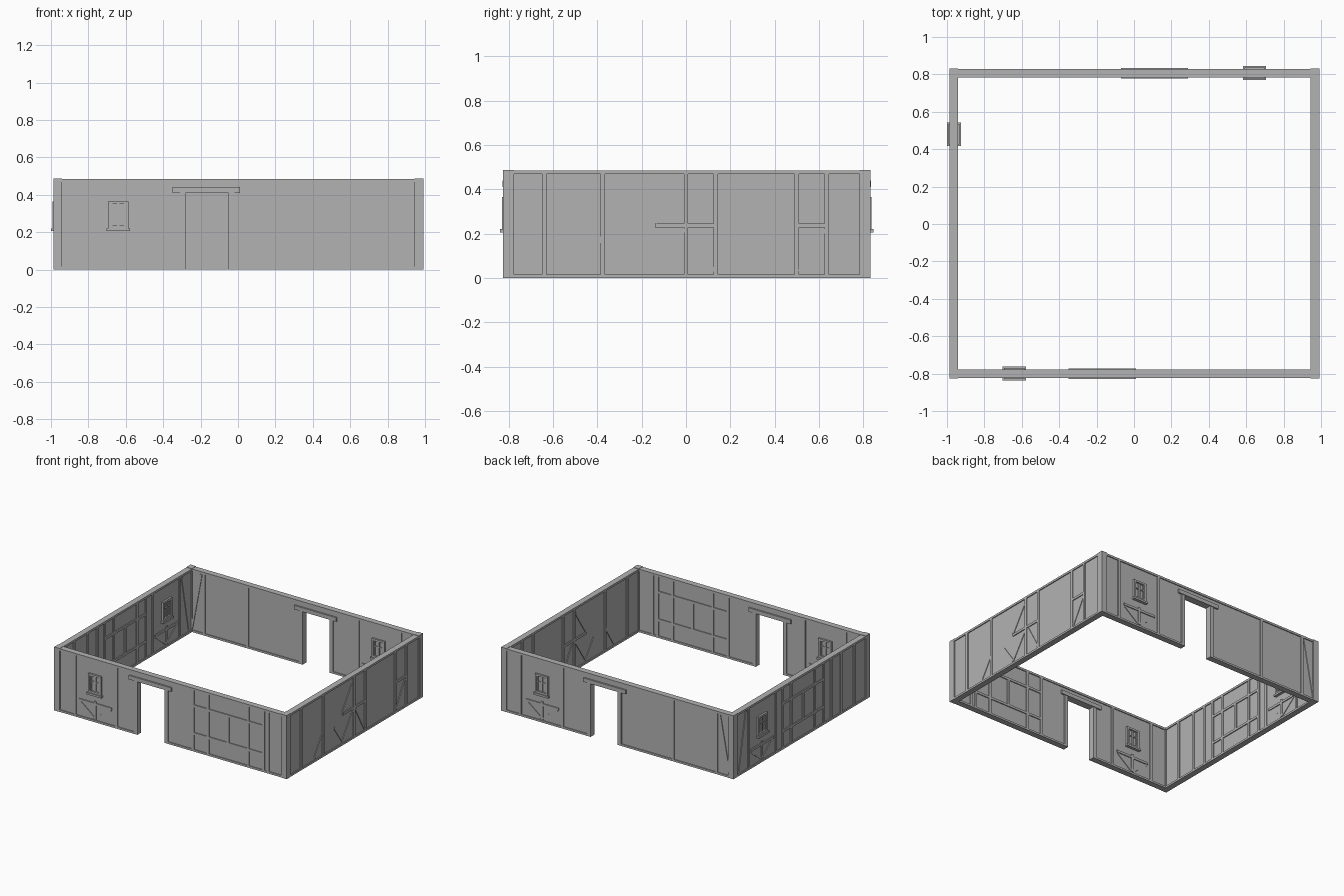
import bpy, bmesh

cube = bpy.data.objects.get("Cube")
if cube:
    bpy.data.objects.remove(cube, do_unlink=True)

grey = bpy.data.materials.new("plain_grey")
grey.use_nodes = True
GREY = (0.45, 0.45, 0.45, 1)
grey.diffuse_color = GREY
grey.node_tree.nodes["Principled BSDF"].inputs["Base Color"].default_value = GREY

H = 0.485        # wall height
BEAM = 0.046     # timber depth, proud of both wall faces
PANEL = 0.032    # infill depth


class Wall:
    """A straight wall; u runs along it, z is up, offset is its centre line."""

    def __init__(self, name, axis, offset, start, end):
        self.name, self.axis, self.offset = name, axis, offset
        self.start, self.end = start, end
        self.parts = {}

    def prism(self, part, outline, depth):
        bm = self.parts.setdefault(part, bmesh.new())
        rings = []
        for side in (-0.5, 0.5):
            d = self.offset + side * depth
            rings.append([bm.verts.new((u, d, z) if self.axis == "x" else (d, u, z))
                          for u, z in outline])
        a, b = rings
        bm.faces.new(a)
        bm.faces.new(b[::-1])
        for i in range(len(a)):
            j = (i + 1) % len(a)
            bm.faces.new((a[j], a[i], b[i], b[j]))

    def box(self, part, u0, u1, z0, z1, depth=BEAM):
        self.prism(part, [(u0, z0), (u1, z0), (u1, z1), (u0, z1)], depth)

    def post(self, u, z0=0.0, z1=H, w=0.02):
        self.box("posts", u - w / 2, u + w / 2, z0, z1)

    def rail(self, u0, u1, z, w=0.018):
        self.box("rails", u0, u1, z - w / 2, z + w / 2)

    def brace(self, u0, z0, u1, z1, w=0.016):
        length = ((u1 - u0) ** 2 + (z1 - z0) ** 2) ** 0.5
        nu, nz = -(z1 - z0) / length * w / 2, (u1 - u0) / length * w / 2
        self.prism("braces", [(u0 + nu, z0 + nz), (u0 - nu, z0 - nz),
                              (u1 - nu, z1 - nz), (u1 + nu, z1 + nz)], BEAM - 0.004)

    def infill(self, door=None):
        """Infill, sole plate and head plate, leaving a gap for a door."""
        spans = [(self.start, self.end)]
        if door:
            spans = [(self.start, door[0]), (door[1], self.end)]
            self.box("infill", door[0], door[1], 0.41, H, PANEL)
        for a, b in spans:
            self.box("infill", a, b, 0, H, PANEL)
            self.box("plates", a, b, 0, 0.015)
        self.box("plates", self.start, self.end, H - 0.016, H)

    def doorway(self, a, b):
        self.box("door_frame", a - 0.03, a, 0, 0.41)
        self.box("door_frame", b, b + 0.03, 0, 0.41)
        self.box("door_lintel", a - 0.07, b + 0.06, 0.41, 0.44, BEAM + 0.01)

    def window(self, c):
        """Framed window with a sill, and a braced apron beneath it."""
        for s in (-1, 1):
            edge = sorted((c + s * 0.055, c + s * 0.04))
            self.box("window_frame", *edge, 0.22, 0.365, 0.06)
            inner = sorted((c + s * 0.04, c + s * 0.031))
            self.box("window_sash", *inner, 0.235, 0.35, 0.046)
        for z in (0.22, 0.35):
            self.box("window_frame", c - 0.055, c + 0.055, z, z + 0.015, 0.06)
        self.box("window_sill", c - 0.062, c + 0.062, 0.205, 0.22, 0.076)
        self.box("window_sash", c - 0.007, c + 0.007, 0.235, 0.35, 0.046)
        self.box("window_sash", c - 0.04, c + 0.04, 0.302, 0.309, 0.046)
        self.rail(c - 0.14, c + 0.14, 0.137)
        self.post(c, 0.02, 0.16)
        for s in (-1, 1):
            self.brace(c + s * 0.13, 0.125, c + s * 0.01, 0.03)

    def grid(self, c, half=0.3):
        """Square timber framing with a short middle stud."""
        for s in (-1, 1):
            self.post(c + s * half)
            self.post(c + s * half * 0.57)
        for z in (0.137, 0.35):
            self.rail(c - half, c + half, z)
        self.post(c, 0.137, 0.35)

    def finish(self):
        for part, bm in self.parts.items():
            bmesh.ops.recalc_face_normals(bm, faces=bm.faces)
            mesh = bpy.data.meshes.new(self.name + "_" + part)
            bm.to_mesh(mesh)
            bm.free()
            mesh.materials.append(grey)
            bpy.context.collection.objects.link(
                bpy.data.objects.new(mesh.name, mesh))


# Front wall: window, doorway, timber grid
front = Wall("front_wall", "x", -0.80, -0.985, 0.992)
front.infill((-0.28, -0.05))
front.doorway(-0.28, -0.05)
front.window(-0.64)
front.grid(0.49)
for u in (-0.81, -0.46, 0.83, 0.955):
    front.post(u)

# Back wall: window, doorway, plain bays and a corner brace
back = Wall("back_wall", "x", 0.807, -0.985, 0.992)
back.infill((0.0, 0.23))
back.doorway(0.0, 0.23)
back.window(0.645)
for u in (-0.84, -0.47, 0.47, 0.83):
    back.post(u)
back.brace(-0.865, 0.46, -0.945, 0.03)

# Left-hand side: window, timber grid and narrow bays
west = Wall("west_wall", "y", -0.963, -0.80, 0.807)
west.infill()
west.window(0.48)
west.grid(-0.02, 0.25)
for u in (-0.64, -0.48, -0.36, 0.31, 0.64):
    west.post(u)
west.brace(0.67, 0.46, 0.755, 0.03)

# Right-hand side: braced framing
east = Wall("east_wall", "y", 0.968, -0.80, 0.807)
east.infill()
for u in (-0.64, -0.375, 0.0, 0.135, 0.5, 0.635):
    east.post(u)
for a, b in ((-0.14, 0.135), (0.5, 0.635)):
    east.rail(a, b, 0.236)
for line in ((-0.48, 0.03, -0.375, 0.19), (-0.24, 0.17, -0.14, 0.03),
             (-0.14, 0.03, -0.01, 0.22), (-0.14, 0.25, -0.02, 0.43),
             (0.02, 0.22, 0.125, 0.03), (0.515, 0.03, 0.625, 0.22)):
    east.brace(*line)

# Corner posts
for wall in (front, back):
    for u in (-0.963, 0.968):
        wall.box("corner_posts", u - 0.023, u + 0.023, 0, H + 0.003, 0.05)

for wall in (front, back, west, east):
    wall.finish()
